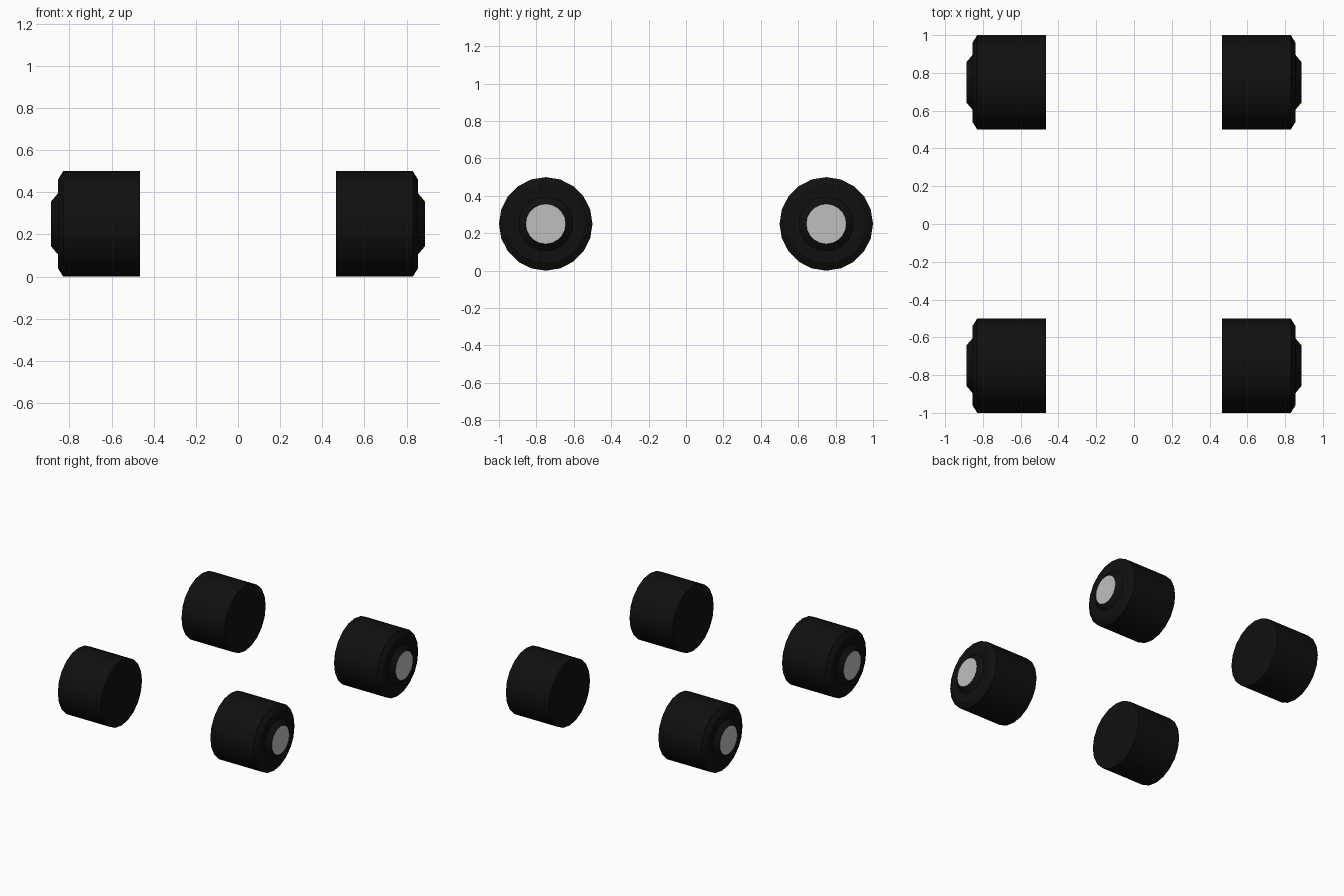
import bpy, bmesh, math

if "Cube" in bpy.data.objects:
    bpy.data.objects.remove(bpy.data.objects["Cube"])

SIDES = 20
RADIUS = 0.25

def material(name, rgb):
    m = bpy.data.materials.new(name)
    m.diffuse_color = (*rgb, 1.0)
    m.use_nodes = True
    m.node_tree.nodes["Principled BSDF"].inputs["Base Color"].default_value = m.diffuse_color
    return m

rubber = material("black_rubber", (0.005, 0.005, 0.005))
metal = material("light_grey_metal", (0.52, 0.52, 0.52))

# Wheel cross-section: (distance from centre line, radius), inside to outside
PROFILE = [(0.465, RADIUS), (0.83, RADIUS), (0.855, 0.21),
           (0.855, 0.145), (0.887, 0.107)]

def wheel(name, side, y):
    bm = bmesh.new()
    rings = []
    for x, r in PROFILE:
        rings.append([bm.verts.new((side * x,
                                    y + r * math.cos(2 * math.pi * i / SIDES),
                                    RADIUS + r * math.sin(2 * math.pi * i / SIDES)))
                      for i in range(SIDES)])
    # tread, shoulder, sidewall and hub rim
    for a, b in zip(rings, rings[1:]):
        for i in range(SIDES):
            j = (i + 1) % SIDES
            bm.faces.new((a[i], a[j], b[j], b[i]))
    # plain inner face and grey hub cap
    bm.faces.new(rings[0])
    bm.faces.new(rings[-1]).material_index = 1
    bmesh.ops.recalc_face_normals(bm, faces=bm.faces)
    mesh = bpy.data.meshes.new(name)
    bm.to_mesh(mesh)
    bm.free()
    mesh.materials.append(rubber)
    mesh.materials.append(metal)
    ob = bpy.data.objects.new(name, mesh)
    bpy.context.collection.objects.link(ob)
    bpy.ops.object.select_all(action='DESELECT')
    ob.select_set(True)
    bpy.context.view_layer.objects.active = ob
    bpy.ops.object.shade_smooth_by_angle(angle=math.radians(30))

# Four wheels, hub caps facing outwards
for side, s_name in ((-1, "left"), (1, "right")):
    for y, y_name in ((-0.75, "front"), (0.75, "back")):
        wheel(f"{y_name}_{s_name}_wheel", side, y)
